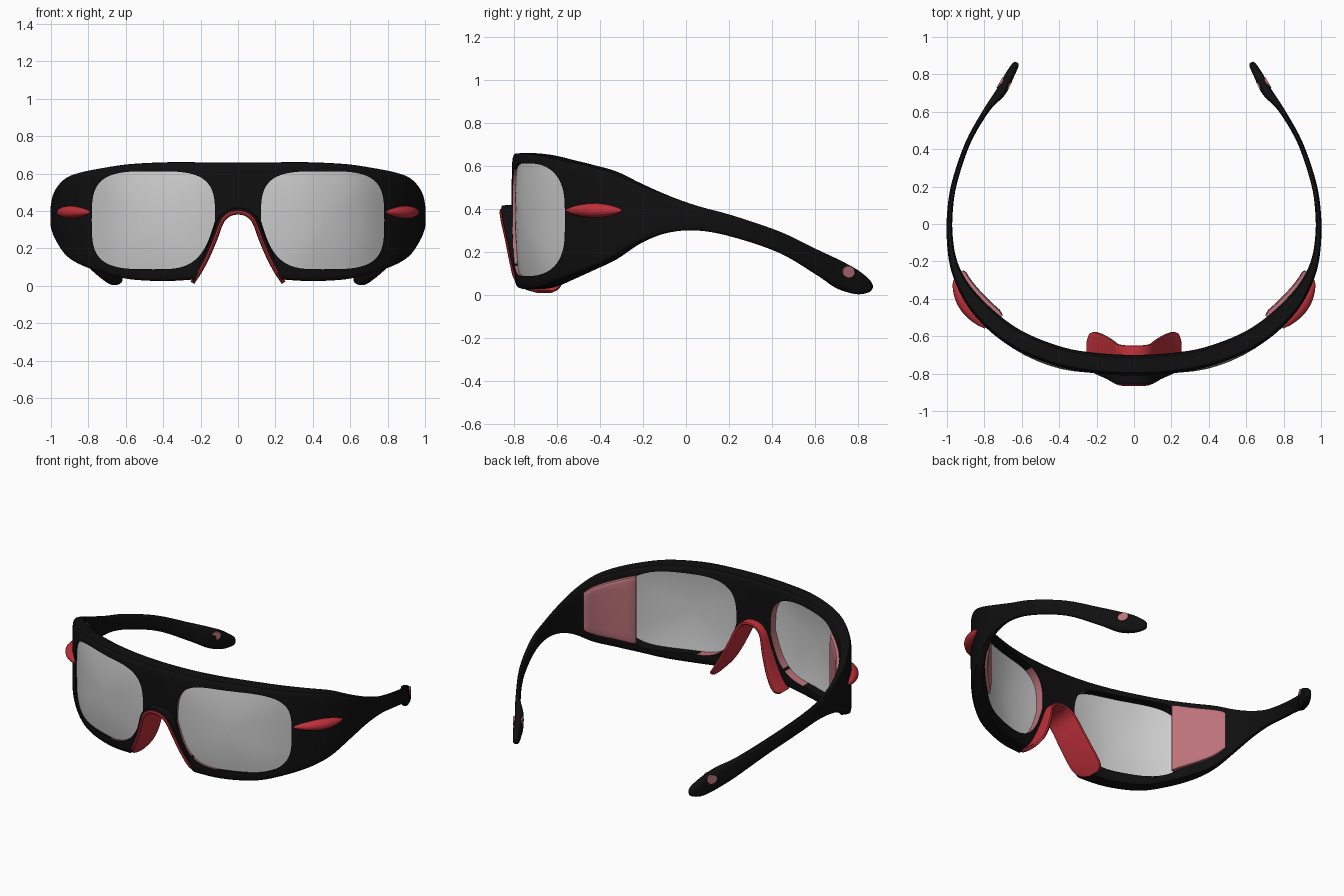
import bpy, bmesh, math
from mathutils import Vector

if "Cube" in bpy.data.objects:
    bpy.data.objects.remove(bpy.data.objects["Cube"])


def material(name, rgb):
    m = bpy.data.materials.new(name)
    m.diffuse_color = (*rgb, 1)
    m.use_nodes = True
    m.node_tree.nodes["Principled BSDF"].inputs["Base Color"].default_value = m.diffuse_color
    return m


BLACK = material("matte black", (0.005, 0.005, 0.005))
RED = material("red rubber", (0.52, 0.03, 0.042))
PINK = material("dusty pink", (0.5, 0.17, 0.19))
GREY = material("mirror grey", (0.6, 0.6, 0.6))


def power(c, n):
    return math.copysign(abs(c) ** (2 / n), c)


def ring(centre, a, b, n=2, count=24):
    """Superellipse loop with half axes a and b."""
    return [centre + a * power(math.cos(k * math.tau / count), n)
            + b * power(math.sin(k * math.tau / count), n) for k in range(count)]


def skin(name, rings, mat, mirror=False, angle=40):
    """Solid through a row of loops, closed at both ends."""
    bm = bmesh.new()
    loops = [[bm.verts.new(p) for p in r] for r in rings]
    for r, s in zip(loops, loops[1:]):
        for k in range(len(r)):
            j = (k + 1) % len(r)
            bm.faces.new((r[k], r[j], s[j], s[k]))
    bm.faces.new(loops[0])
    bm.faces.new(loops[-1])
    bmesh.ops.recalc_face_normals(bm, faces=bm.faces)
    me = bpy.data.meshes.new(name)
    bm.to_mesh(me)
    bm.free()
    me.materials.append(mat)
    ob = bpy.data.objects.new(name, me)
    bpy.context.collection.objects.link(ob)
    if mirror:
        ob.modifiers.new("mirror", 'MIRROR').use_mirror_merge = False
    smooth(ob, angle)
    return ob


def smooth(ob, angle=40):
    bpy.ops.object.select_all(action='DESELECT')
    ob.select_set(True)
    bpy.context.view_layer.objects.active = ob
    bpy.ops.object.shade_smooth_by_angle(angle=math.radians(angle))


def spline(rows, t):
    """Catmull-Rom through rows of numbers."""
    i = max(0, min(int(t), len(rows) - 2))
    f = t - i
    p = [rows[max(0, min(i + d, len(rows) - 1))] for d in (-1, 0, 1, 2)]
    return [0.5 * (2 * b + (c - a) * f + (2 * a - 5 * b + 4 * c - d) * f * f
                   + (3 * b - a - 3 * c + d) * f ** 3) for a, b, c, d in zip(*p)]


def both_sides(half, flip):
    return [[-v if k in flip else v for k, v in enumerate(r)] for r in half[:0:-1]] + half


# Frame stations: outer x, y, inner x, y, top z, bottom z
half = [
    [0, -.81, 0, -.70, .66, .035], [.2, -.80, .19, -.69, .66, .035],
    [.4, -.765, .37, -.66, .66, .025], [.6, -.69, .56, -.59, .65, .035],
    [.74, -.60, .69, -.51, .63, .07], [.86, -.48, .80, -.415, .605, .115],
    [.93, -.37, .89, -.31, .575, .165], [.98, -.24, .945, -.2, .52, .24],
    [1, -.1, .968, -.08, .465, .288], [1, .05, .97, .05, .415, .30],
    [.975, .22, .948, .21, .37, .27], [.9, .44, .875, .43, .295, .195],
    [.80, .62, .772, .605, .21, .09], [.735, .72, .69, .69, .165, .03],
    [.69, .80, .645, .78, .12, .004], [.655, .853, .618, .843, .075, .012],
    [.637, .868, .622, .862, .05, .03]]
frame_rows = both_sides(half, (0, 2))
MID = len(half) - 1


def station(t):
    xo, yo, xi, yi, zt, zb = spline(frame_rows, t + MID)
    return Vector((xo, yo, 0)), Vector((xi, yi, 0)), zt, zb


# Wraparound front and both arms in one sweep
rings = []
STEP = 5
for k in range(-MID * STEP, MID * STEP + 1):
    t = k / STEP
    o, i, zt, zb = station(t)
    n = 8 - 5 * min(1, max(0, (abs(t) - 5) / 4))
    rings.append(ring((o + i) / 2 + Vector((0, 0, (zt + zb) / 2)),
                      (o - i) / 2, Vector((0, 0, (zt - zb) / 2)), n))
frame = skin("frame_and_arms", rings, BLACK)


# Lens outline in the front view
def outline(r, count=64):
    pts = []
    for k in range(count):
        a = k * math.tau / count
        u, v = power(math.cos(a), 3.6), power(math.sin(a), 3.6)
        x = .33 * u + .08 * max(0, -u) * max(0, -v)
        pts.append((.452 + x * r, .35 + .262 * v * r))
    return pts


def front_y(x):
    lo, hi = 0.0, 8.0
    for _ in range(24):
        m = (lo + hi) / 2
        lo, hi = (m, hi) if station(m)[0].x < x else (lo, m)
    return station(lo)[0].y


def lens_ring(r, depth):
    return [Vector((x, front_y(x) + depth - .022 * (1 - r * r), z)) for x, z in outline(r)]


radii = [.02, .2, .4, .6, .75, .88, 1.008]
skin("lenses", [lens_ring(r, .014) for r in radii]
     + [lens_ring(r, .055) for r in reversed(radii)], GREY, True)

# Nose arch: x, z, front y, back y
nose_half = [
    [0, .392, -.866, -.65], [.05, .38, -.866, -.648], [.088, .34, -.86, -.64],
    [.122, .25, -.84, -.615], [.165, .15, -.82, -.59], [.205, .075, -.80, -.577],
    [.232, .035, -.76, -.585], [.244, .016, -.70, -.62]]
nose_rows = both_sides(nose_half, (0,))


def nose_strip(name, mat, shift, thick, reach, front, back=None):
    sections = []
    lo, hi = 7 - reach, 7 + reach
    for k in range(lo * 4, hi * 4 + 1):
        x, z, yf, yb = spline(nose_rows, k / 4)
        x2, z2 = spline(nose_rows, min(14, k / 4 + .1))[:2]
        x1, z1 = spline(nose_rows, max(0, k / 4 - .1))[:2]
        nrm = Vector((z1 - z2, 0, x2 - x1)).normalized()
        yf += front
        yb = back if back is not None else yb
        sections.append(ring(Vector((x, (yf + yb) / 2, z)) + nrm * shift,
                             Vector((0, (yb - yf) / 2, 0)), nrm * thick, 5, 16))
    return skin(name, sections, mat)


nose_strip("nose_pad", RED, 0, .012, 7, 0)
nose_strip("nose_rim", BLACK, .014, .012, 5, .008, -.715)

# Cut the lens openings and nose gap out of the frame
lens_cutter = skin("lens_cutter", [[Vector((x, y, z)) for x, z in outline(1)]
                                   for y in (-1, -.3)], PINK, True)
gap = [spline(nose_rows, k / 4)[:2] for k in range(57)]
gap = [(-.26, -.1)] + gap + [(.26, -.1)]
nose_cutter = skin("nose_cutter", [[Vector((x, y, z)) for x, z in gap]
                                   for y in (-1, -.4)], BLACK)
for cutter in (lens_cutter, nose_cutter):
    cutter.hide_render = True
    mod = frame.modifiers.new("cut", 'BOOLEAN')
    mod.operation, mod.solver, mod.object = 'DIFFERENCE', 'EXACT', cutter
    mod.material_mode = 'TRANSFER'
    bpy.context.view_layer.objects.active = frame
    bpy.ops.object.modifier_apply(modifier=mod.name)
    bpy.data.objects.remove(cutter)

# Only the opening walls beside the nose stay pink
for p in frame.data.polygons:
    x, y, z = p.center
    if not (abs(x) < .22 or (z < .14 and abs(x) < .4)):
        p.material_index = 0
smooth(frame, 35)

# Red accents bulging from the hinges
rings = []
for k in range(21):
    f = k / 20
    t = 4.4 + 2.15 * f
    o = station(t)[0]
    d = (station(t + .05)[0] - station(t - .05)[0]).normalized()
    s = max(.05, math.sin(math.pi * f)) ** .55
    rings.append(ring(o + Vector((0, 0, .393)), Vector((d.y, -d.x, 0)) * .042 * s,
                      Vector((0, 0, .034 * s)), 2, 16))
skin("hinge_accents", rings, RED, True, 60)

# Cushions on the inside of the hinges
rings = []
for k in range(13):
    t = 4.15 + 2.35 * k / 12
    o, i, zt, zb = station(t)
    d = (o - i).normalized()
    hi, lo = zt - .045, zb + .06
    thick = .024 if 0 < k < 12 else .012
    rings.append(ring(i + Vector((0, 0, (hi + lo) / 2)), d * thick,
                      Vector((0, 0, (hi - lo) / 2)), 7))
skin("inner_cushions", rings, PINK, True)

# Small round inserts through the arm tips
nrm = Vector((.87, -(-.49), 0)).normalized()
side = Vector((-nrm.y, nrm.x, 0))
c = Vector((.694, .742, .108))
skin("tip_inserts", [ring(c + nrm * h, side * .032, Vector((0, 0, .027)), 2, 20)
                     for h in (-.029, .029)], PINK, True)
